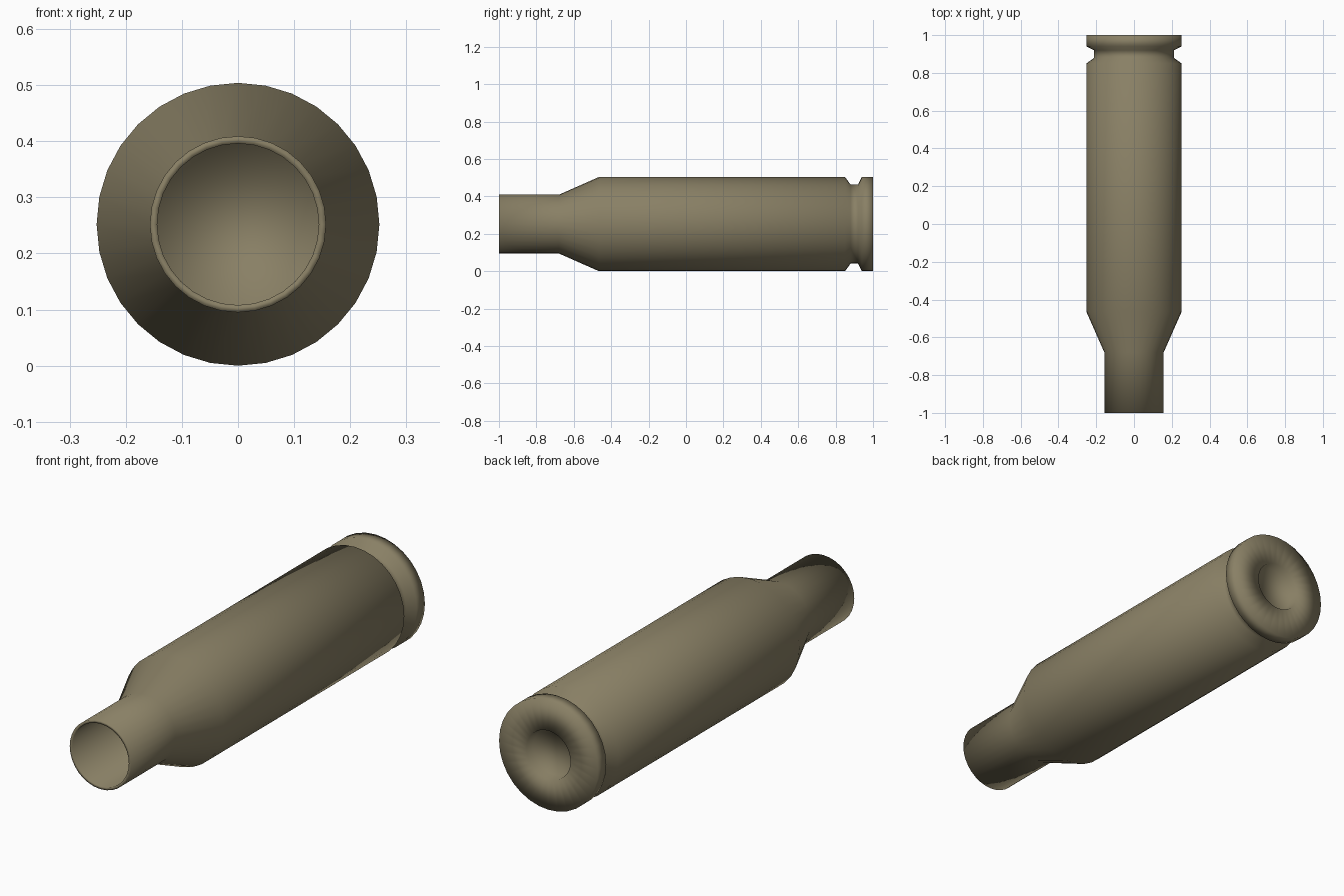
import bpy, bmesh, math

if "Cube" in bpy.data.objects:
    bpy.data.objects.remove(bpy.data.objects["Cube"])

SIDES = 32
CENTRE_Z = 0.252

brass = bpy.data.materials.new("dull brass")
brass.diffuse_color = (0.25, 0.215, 0.13, 1.0)
brass.use_nodes = True
brass.node_tree.nodes["Principled BSDF"].inputs["Base Color"].default_value = brass.diffuse_color

# (radius, y) profile from the inner floor, out of the mouth, to the base recess
PROFILE = [
    (0.144, 0.80), (0.144, -1.0),                    # bore
    (0.157, -1.0), (0.157, -0.68),                   # neck
    (0.252, -0.465), (0.252, 0.85),                  # shoulder and body
    (0.211, 0.88), (0.211, 0.92),                    # extractor groove
    (0.252, 0.94), (0.252, 1.0),                     # rim
    (0.112, 1.0), (0.105, 0.96),                     # primer recess
]


def lathe(name, profile, mat):
    """Revolve a profile round the y axis and close both ends."""
    bm = bmesh.new()
    rings = []
    for r, y in profile:
        ring = []
        for i in range(SIDES):
            a = 2 * math.pi * i / SIDES
            ring.append(bm.verts.new((r * math.sin(a), y, CENTRE_Z + r * math.cos(a))))
        rings.append(ring)
    for a, b in zip(rings, rings[1:]):
        for i in range(SIDES):
            j = (i + 1) % SIDES
            bm.faces.new((a[i], a[j], b[j], b[i]))
    bm.faces.new(rings[0])
    bm.faces.new(rings[-1])
    bmesh.ops.recalc_face_normals(bm, faces=bm.faces)
    for f in bm.faces:
        f.smooth = True
    mesh = bpy.data.meshes.new(name)
    bm.to_mesh(mesh)
    bm.free()
    mesh.materials.append(mat)
    obj = bpy.data.objects.new(name, mesh)
    bpy.context.collection.objects.link(obj)
    return obj


lathe("cartridge_case", PROFILE, brass)
